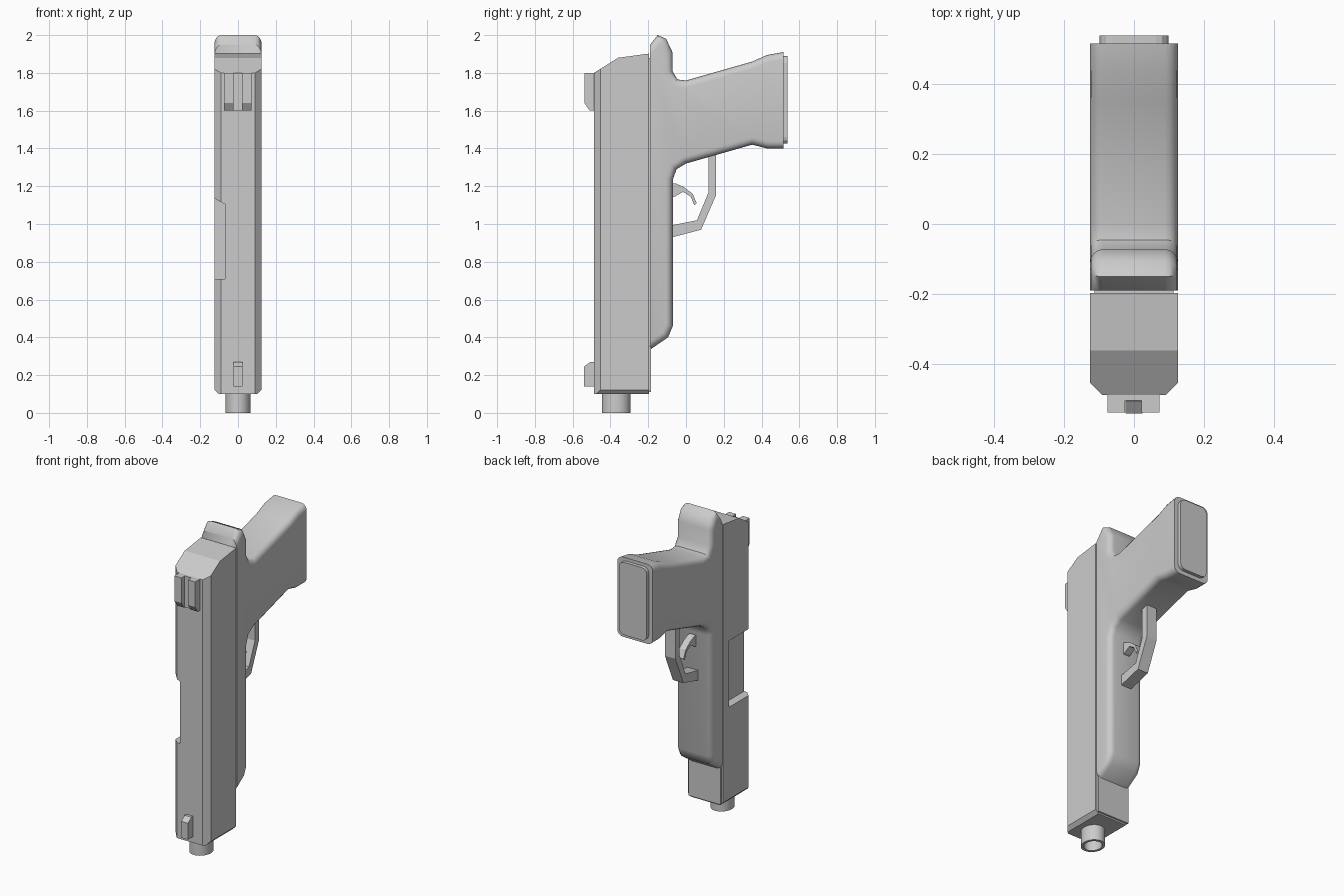
import bpy, bmesh, math

if "Cube" in bpy.data.objects:
    bpy.data.objects.remove(bpy.data.objects["Cube"])


def finish(name, bm, smooth=False):
    bmesh.ops.recalc_face_normals(bm, faces=bm.faces)
    me = bpy.data.meshes.new(name)
    bm.to_mesh(me)
    bm.free()
    ob = bpy.data.objects.new(name, me)
    bpy.context.collection.objects.link(ob)
    bpy.ops.object.select_all(action='DESELECT')
    ob.select_set(True)
    bpy.context.view_layer.objects.active = ob
    if smooth:
        bpy.ops.object.shade_smooth_by_angle(angle=math.radians(40))
    return ob


def prism(name, pts, a, b, axis='x', bevels=(), smooth=False):
    """Extrude a profile from a to b; bevels = (edge test, width, segments)."""
    place = {'x': lambda u, v, t: (t, u, v), 'y': lambda u, v, t: (u, t, v)}[axis]
    bm = bmesh.new()
    lo = [bm.verts.new(place(u, v, a)) for u, v in pts]
    hi = [bm.verts.new(place(u, v, b)) for u, v in pts]
    n = len(pts)
    bm.faces.new(lo)
    bm.faces.new(hi)
    for i in range(n):
        j = (i + 1) % n
        bm.faces.new((lo[i], lo[j], hi[j], hi[i]))
    bmesh.ops.recalc_face_normals(bm, faces=bm.faces)
    for test, width, seg in bevels:
        edges = [e for e in bm.edges if test(e.verts[0].co, e.verts[1].co)]
        bmesh.ops.bevel(bm, geom=edges, offset=width, segments=seg, profile=0.5,
                        affect='EDGES', clamp_overlap=False)
    return finish(name, bm, smooth)


def rect(u0, u1, v0, v1):
    return [(u0, v0), (u1, v0), (u1, v1), (u0, v1)]


def along_side(p, q):
    return abs(p.x - q.x) < 1e-4


# Slide with chamfered front corners and muzzle edges
slide = prism('slide', [(-.197, .10), (-.487, .10), (-.487, 1.80), (-.36, 1.88), (-.197, 1.902)],
              -.125, .125, bevels=[
    (lambda p, q: along_side(p, q) and p.y < -.48 and q.y < -.48, .034, 1),
    (lambda p, q: along_side(p, q) and abs(p.x) > .12 and p.z < .11 and q.z < .11, .022, 1)])

# Ejection port cut into the left side
cutter = prism('port_cutter', [(-.07, .71), (-.07, 1.105), (-.125, 1.135), (-.3, 1.2), (-.3, .71)],
               -.6, -.255, axis='y')
cutter.hide_render = True
bpy.context.view_layer.objects.active = slide
mod = slide.modifiers.new('port', 'BOOLEAN')
mod.object = cutter
mod.solver = 'EXACT'
bpy.ops.object.modifier_apply(modifier=mod.name)
bpy.data.objects.remove(cutter)

# Narrow rail between slide and frame
prism('rail', rect(-.21, -.185, .11, 1.88), -.113, .113)

# Frame, tang and grip in one rounded profile
frame = [(-.19, .335), (-.095, .40), (-.07, .46), (-.07, 1.235), (-.05, 1.29), (0, 1.32),
         (.35, 1.42), (.43, 1.40), (.515, 1.40), (.515, 1.91), (.43, 1.895), (.35, 1.86),
         (0, 1.76), (-.045, 1.765), (-.072, 1.81), (-.072, 1.91), (-.105, 1.98),
         (-.15, 2.0), (-.19, 1.95)]


def frame_rim(p, q):
    flat = (p.y < -.18 and q.y < -.18) or (p.y > .51 and q.y > .51)
    return along_side(p, q) and not flat


prism('frame_and_grip', frame, -.125, .125, bevels=[(frame_rim, .037, 4)], smooth=True)

# Grip base plate with rounded corners
prism('base_plate', rect(-.098, .098, 1.425, 1.89), .50, .537, axis='y', bevels=[
    (lambda p, q: abs(p.y - q.y) > .01, .035, 3)])

# Trigger guard and trigger
prism('trigger_guard', [(-.09, .925), (.08, .97), (.16, 1.155), (.16, 1.39), (.118, 1.39),
                        (.118, 1.165), (.058, 1.02), (-.09, .99)], -.037, .037)
prism('trigger', [(-.09, 1.215), (-.055, 1.215), (-.01, 1.195), (.035, 1.16), (.057, 1.11),
                  (.043, 1.10), (.025, 1.145), (-.015, 1.17), (-.06, 1.145), (-.09, 1.14)],
      -.022, .022)

# Rear sight posts on a shallow base, and front sight blade
for side, x in (('left', -.05), ('right', .047)):
    prism('rear_sight_' + side, [(-.48, 1.6), (-.51, 1.6), (-.537, 1.64), (-.537, 1.8), (-.48, 1.8)],
          x - .025, x + .025)
prism('rear_sight_base', rect(-.503, -.48, 1.6, 1.8), -.03, .03)
prism('front_sight', [(-.48, .14), (-.54, .14), (-.54, .245), (-.505, .27), (-.48, .27)], -.024, .024)

# Hollow muzzle of the barrel
bm = bmesh.new()
N = 24
rings = []
for r, z in ((1, .16), (1, 0), (.76, 0), (.76, .09)):
    rings.append([bm.verts.new((.067 * r * math.cos(2 * math.pi * i / N),
                                -.37 + .076 * r * math.sin(2 * math.pi * i / N), z)) for i in range(N)])
for a, b in zip(rings, rings[1:]):
    for i in range(N):
        j = (i + 1) % N
        bm.faces.new((a[i], a[j], b[j], b[i]))
bm.faces.new(rings[0])
bm.faces.new(rings[-1])
finish('barrel', bm, True)
